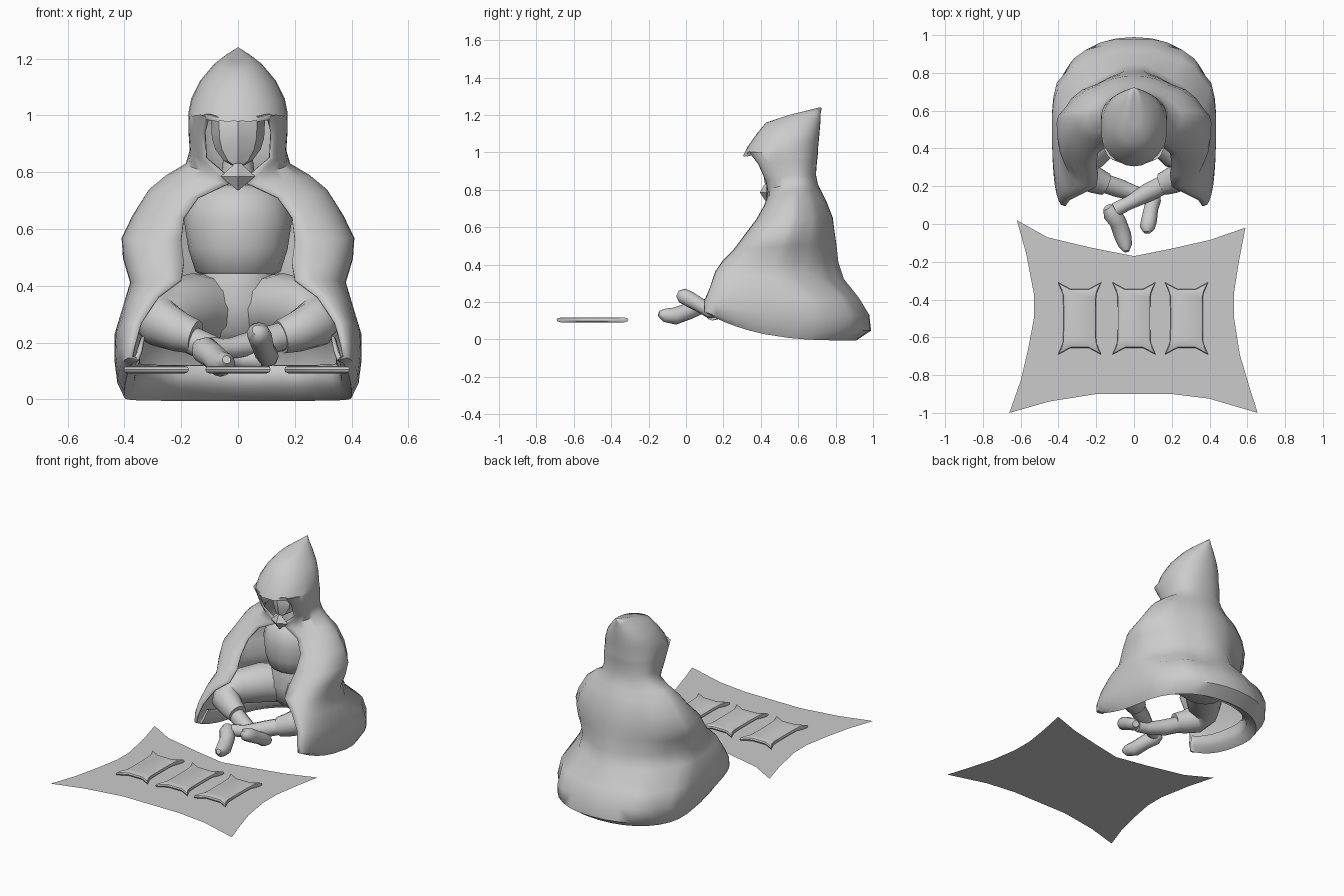
import bpy, bmesh, math
from mathutils import Vector


def finish(name, bm, angle=50):
    bmesh.ops.remove_doubles(bm, verts=bm.verts, dist=0.0005)
    bmesh.ops.recalc_face_normals(bm, faces=bm.faces)
    me = bpy.data.meshes.new(name)
    bm.to_mesh(me)
    bm.free()
    ob = bpy.data.objects.new(name, me)
    bpy.context.collection.objects.link(ob)
    bpy.ops.object.select_all(action='DESELECT')
    bpy.context.view_layer.objects.active = ob
    ob.select_set(True)
    if angle:
        bpy.ops.object.shade_smooth_by_angle(angle=math.radians(angle))
    return ob


def loft(name, rings, closed=True, caps=True, angle=50):
    bm = bmesh.new()
    rows = [[bm.verts.new(p) for p in r] for r in rings]
    n = len(rows[0])
    for a, b in zip(rows, rows[1:]):
        for i in range(n if closed else n - 1):
            j = (i + 1) % n
            bm.faces.new((a[i], a[j], b[j], b[i]))
    if caps:
        bm.faces.new(rows[0])
        bm.faces.new(rows[-1])
    return finish(name, bm, angle)


def tube(name, path, n=12):
    """Round limb through (x, y, z, radius) points."""
    pts = [Vector(p[:3]) for p in path]
    rings = []
    for i, p in enumerate(pts):
        t = (pts[min(i + 1, len(pts) - 1)] - pts[max(i - 1, 0)]).normalized()
        u = t.cross(Vector((0, 0, 1))).normalized()
        v = t.cross(u)
        rings.append([p + path[i][3] * (u * math.cos(2 * math.pi * k / n) + v * math.sin(2 * math.pi * k / n))
                      for k in range(n)])
    return loft(name, rings)


# Hooded cloak: half sections from tucked hem to peak
# z back, z front, opening half width, y front, half width, y back
LEVELS = [
    (.12, .22, .33, .16, .35, .82),
    (.04, .17, .34, .13, .37, .84),
    (.00, .14, .35, .12, .40, .91),
    (.05, .15, .37, .10, .42, .985),
    (.13, .20, .36, .10, .43, .975),
    (.22, .27, .34, .13, .43, .92),
    (.32, .36, .28, .16, .40, .84),
    (.41, .42, .20, .20, .375, .81),
    (.50, .48, .19, .26, .40, .80),
    (.57, .56, .20, .32, .405, .79),
    (.65, .64, .19, .38, .365, .78),
    (.74, .71, .14, .42, .31, .745),
    (.79, .76, .03, .44, .25, .72),
    (.83, .80, .05, .44, .18, .70),
    (.88, .85, .11, .43, .165, .69),
    (.95, .94, .115, .39, .17, .695),
    (.99, 1.0, .10, .34, .17, .70),
    (1.01, .98, 0, .31, .17, .70),
    (1.06, 1.03, 0, .335, .16, .705),
    (1.12, 1.10, 0, .385, .13, .71),
    (1.18, 1.155, 0, .43, .08, .715),
    (1.21, 1.185, 0, .52, .04, .715),
    (1.235, 1.235, 0, .71, 0, .72)]
rings = []
for zb, zf, xo, yf, w, yb in LEVELS:
    sleeve = .28 < zb < .82
    ym = yf + (yb - yf) * (.46 if sleeve else .55)
    e = .72 if zb < .6 else .9          # front fullness
    eb = 1.2 if sleeve else .92         # back fullness
    ring = []
    for i in range(17):
        a = math.pi / 2 * (i / 8 - 1)
        p = e if a < 0 else eb
        c, s = max(math.cos(a), 0) ** p, abs(math.sin(a)) ** p
        x, y = (xo + (w - xo) * c, ym - (ym - yf) * s) if a < 0 else (w * c, ym + (yb - ym) * s)
        # soft cloth folds on the back and sides
        if .1 < zb < .78 and 9 < i < 16:
            fold = 1 + .025 * math.sin(i * 2.1 + zb * 4)
            x, y = x * fold, ym + (y - ym) * fold
        z = zb + (zf - zb) * ((yb - y) / max(yb - yf, .001)) ** 3
        ring.append((x, y, z))
    ring[-1] = (0, yb, zb)
    rings.append(ring)
cloak = loft("hooded_cloak", rings, closed=False, caps=False)
mod = cloak.modifiers.new("mirror", 'MIRROR')
mod.merge_threshold = .002
mod = cloak.modifiers.new("thickness", 'SOLIDIFY')
mod.thickness, mod.offset = .01, 0


def body(name, rows, n=16, angle=50):
    """Stack of ellipses: z, half width, y centre, half depth."""
    return loft(name, [[(w * math.cos(2 * math.pi * k / n), yc + d * math.sin(2 * math.pi * k / n), z)
                        for k in range(n)] for z, w, yc, d in rows], angle=angle)


# Keeled mask-like head, neck, breastplate and hips
body("head", [(.82, .015, .46, .03), (.84, .05, .48, .06), (.88, .08, .53, .115),
              (.92, .092, .55, .145), (.98, .095, .56, .135), (1.06, .06, .57, .09)], 8, 30)
body("neck", [(.72, .07, .57, .07), (.86, .05, .56, .05)])
body("breastplate", [(.43, .11, .58, .11), (.45, .15, .58, .14), (.53, .175, .58, .165), (.63, .19, .58, .17),
                     (.69, .175, .58, .155), (.74, .14, .58, .12), (.755, .07, .58, .08)])
body("hips", [(.17, .13, .64, .10), (.24, .18, .62, .16), (.34, .18, .60, .17), (.45, .13, .58, .13)])

# Clasp: flattened octahedron
body("clasp", [(.735, .001, .43, .001), (.785, .06, .43, .035), (.83, .012, .43, .01)], 4, 0)

# Crossed legs: trousers, shins and feet
for side, name in ((1, "front"), (-1, "rear")):
    tube(name + "_trouser", [(side * .06, .60, .31, .12), (side * .16, .48, .325, .12), (side * .25, .37, .315, .105),
                             (side * .295, .31, .295, .088), (side * .27, .26, .265, .085),
                             (side * .20, .23, .235, .07), (side * .15, .21, .22, .06)])
tube("front_shin", [(.20, .23, .235, .05), (.08, .17, .20, .05), (-.03, .11, .18, .036), (-.10, .075, .18, .038)])
tube("front_foot", [(-.14, .09, .19, .025), (-.12, .06, .175, .048), (-.085, .01, .15, .045),
                    (-.06, -.06, .125, .046), (-.045, -.115, .13, .036), (-.04, -.145, .14, .015)])
tube("rear_shin", [(-.20, .23, .225, .05), (-.08, .19, .17, .05), (.03, .155, .14, .036), (.09, .14, .14, .038)])
tube("rear_foot", [(.12, .16, .135, .02), (.105, .135, .15, .04), (.09, .08, .18, .038),
                   (.08, .02, .215, .042), (.07, -.02, .235, .04), (.068, -.045, .245, .018)])

# Mat with drawn-out corners
bm = bmesh.new()
outline = [(-.62, .02), (-.46, -.07), (-.23, -.125), (0, -.17), (.2, -.13), (.4, -.085), (.59, -.02),
           (.555, -.2), (.53, -.36), (.53, -.5), (.56, -.69), (.61, -.86), (.655, -1), (.4, -.925), (.2, -.9),
           (-.2, -.9), (-.45, -.94), (-.66, -1), (-.6, -.83), (-.56, -.66), (-.53, -.5), (-.53, -.37), (-.57, -.16)]
bm.faces.new([bm.verts.new((x, y, .09)) for x, y in reversed(outline)])
finish("mat", bm, 0)

# Three tablets with flared corners
q = [(.086, .06), (.089, .13), (.115, .192), (.05, .157)]
shape = q + [(-x, y) for x, y in q[::-1]]
shape += [(-x, -y) for x, y in shape]
for i, cx in enumerate((-.288, 0, .278)):
    loft("tablet_%d" % (i + 1), [[(cx + x * s, -.5 + y * s, z) for x, y in shape]
                                 for s, z in ((.86, .091), (.97, .096), (1, .105), (.97, .114), (.86, .118))], angle=30)
